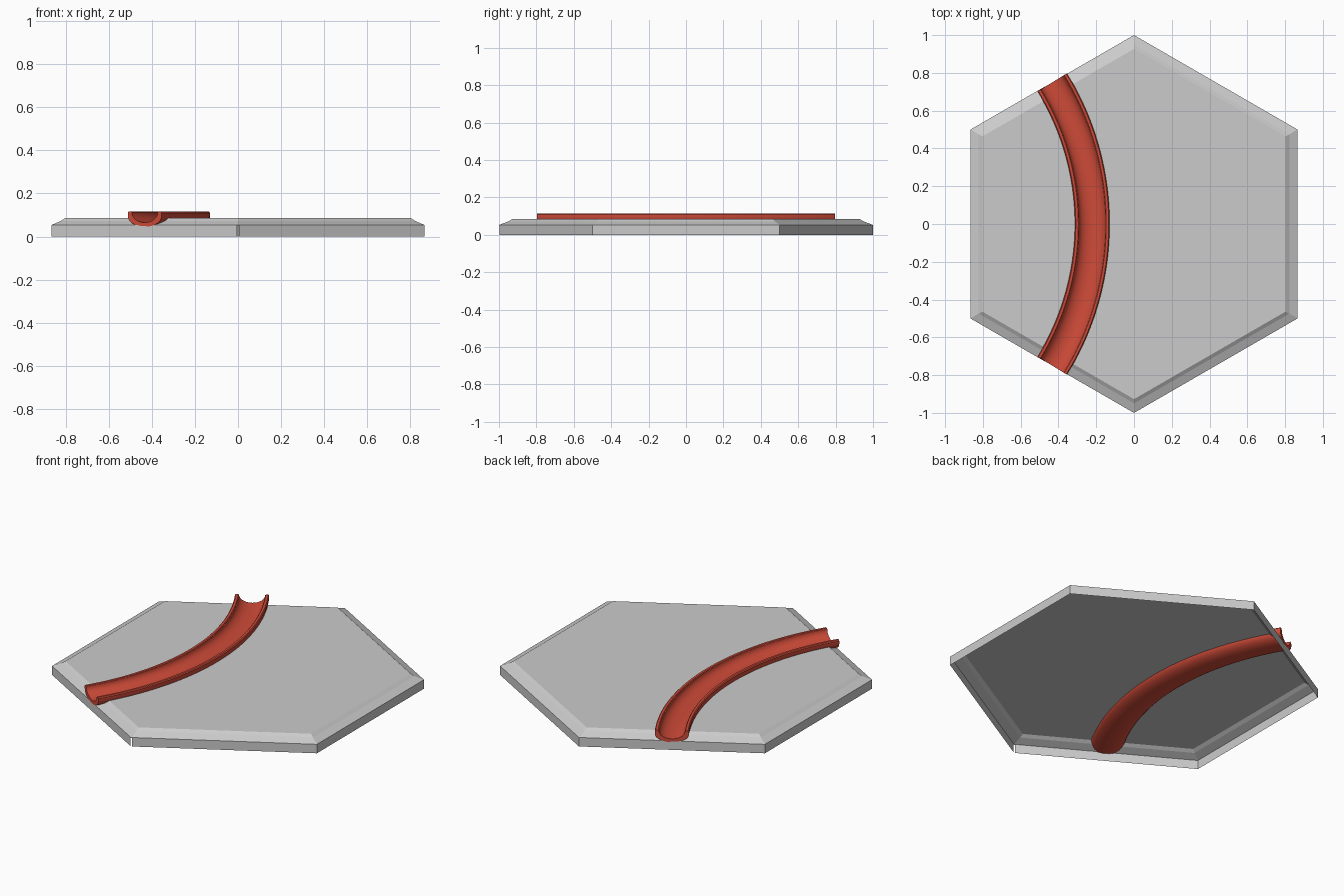
import bpy, bmesh
from math import sin, cos, pi, radians

if "Cube" in bpy.data.objects:
    bpy.data.objects.remove(bpy.data.objects["Cube"])

# Path of the channel: circular arc joining the midpoints of two tile edges
R = 1.433
CX = -0.221 - R
ARC = radians(31.55)
HALF = 0.092
TOP = 0.115


def make_object(name, bm):
    bmesh.ops.recalc_face_normals(bm, faces=bm.faces)
    me = bpy.data.meshes.new(name)
    bm.to_mesh(me)
    bm.free()
    ob = bpy.data.objects.new(name, me)
    bpy.context.collection.objects.link(ob)
    return ob


def loft(name, rings):
    """Closed solid through a series of closed rings."""
    bm = bmesh.new()
    vs = [[bm.verts.new(p) for p in ring] for ring in rings]
    n = len(vs[0])
    for a, b in zip(vs, vs[1:]):
        for i in range(n):
            j = (i + 1) % n
            bm.faces.new((a[i], a[j], b[j], b[i]))
    bm.faces.new(vs[0])
    bm.faces.new(vs[-1])
    return make_object(name, bm)


def sweep(name, profile, arc, steps):
    """Sweep an (offset, z) profile along the channel arc."""
    angles = [-arc + 2 * arc * i / steps for i in range(steps + 1)]
    return loft(name, [[(CX + (R + o) * cos(a), (R + o) * sin(a), z)
                        for o, z in profile] for a in angles])


def u_curve(half, z_side, z_low, n=16):
    return [(-half * cos(pi * i / n), z_side - (z_side - z_low) * sin(pi * i / n))
            for i in range(n + 1)]


# Channel: U-shaped trough with slightly rounded lips
outer = [(-HALF, TOP - 0.005)] + u_curve(HALF, 0.095, 0.045) + [(HALF, TOP - 0.005)]
inner = u_curve(0.070, TOP - 0.004, 0.065)[::-1]
profile = outer + [(HALF - 0.005, TOP), (0.074, TOP)] + inner + [(-0.074, TOP), (-HALF + 0.005, TOP)]
channel = sweep("curved_channel", profile, ARC, 40)
red = bpy.data.materials.new("red")
red.diffuse_color = (0.62, 0.07, 0.04, 1)
red.use_nodes = True
red.node_tree.nodes["Principled BSDF"].inputs["Base Color"].default_value = red.diffuse_color
channel.data.materials.append(red)
bpy.context.view_layer.objects.active = channel
channel.select_set(True)
bpy.ops.object.shade_smooth_by_angle(angle=radians(35))

# Hexagonal tile with stepped bevel, given as (apothem, z)
levels = [(0.866, 0), (0.866, 0.053), (0.822, 0.072), (0.803, 0.085)]
tile = loft("hex_tile", [[(a / cos(pi / 6) * sin(k * pi / 3), a / cos(pi / 6) * cos(k * pi / 3), z)
                          for k in range(6)] for a, z in levels])

# Cutters: the channel bed, and a thin seam at the front corner
bed = [(-0.089, 0.2)] + u_curve(0.089, 0.095, 0.048) + [(0.089, 0.2)]
bed_cutter = sweep("bed_cutter", bed, ARC + radians(6), 46)
seam_cutter = loft("seam_cutter", [[(x, y, z) for x, y in
                   ((-0.005, -1.1), (0.005, -1.1), (0.005, -0.98), (-0.005, -0.98))]
                   for z in (-0.1, 0.05)])
for cutter in (bed_cutter, seam_cutter):
    mod = tile.modifiers.new("cut", 'BOOLEAN')
    mod.operation = 'DIFFERENCE'
    mod.solver = 'EXACT'
    mod.object = cutter
bpy.context.view_layer.update()
result = bpy.data.meshes.new_from_object(
    tile.evaluated_get(bpy.context.evaluated_depsgraph_get()))
tile.modifiers.clear()
tile.data = result
for cutter in (bed_cutter, seam_cutter):
    bpy.data.objects.remove(cutter)


# Keep only the tile's outer shell: open underside, open bed and seam
def in_bed(v):
    return abs(((v.co.x - CX) ** 2 + v.co.y ** 2) ** 0.5 - R) < 0.0895


def in_seam(v):
    return abs(v.co.x) < 0.0055 and v.co.y < -0.97


bm = bmesh.new()
bm.from_mesh(result)
doomed = [f for f in bm.faces
          if all(v.co.z < 1e-4 for v in f.verts)
          or all(in_bed(v) for v in f.verts)
          or all(in_seam(v) for v in f.verts)]
bmesh.ops.delete(bm, geom=doomed, context='FACES')
bm.to_mesh(result)
bm.free()
